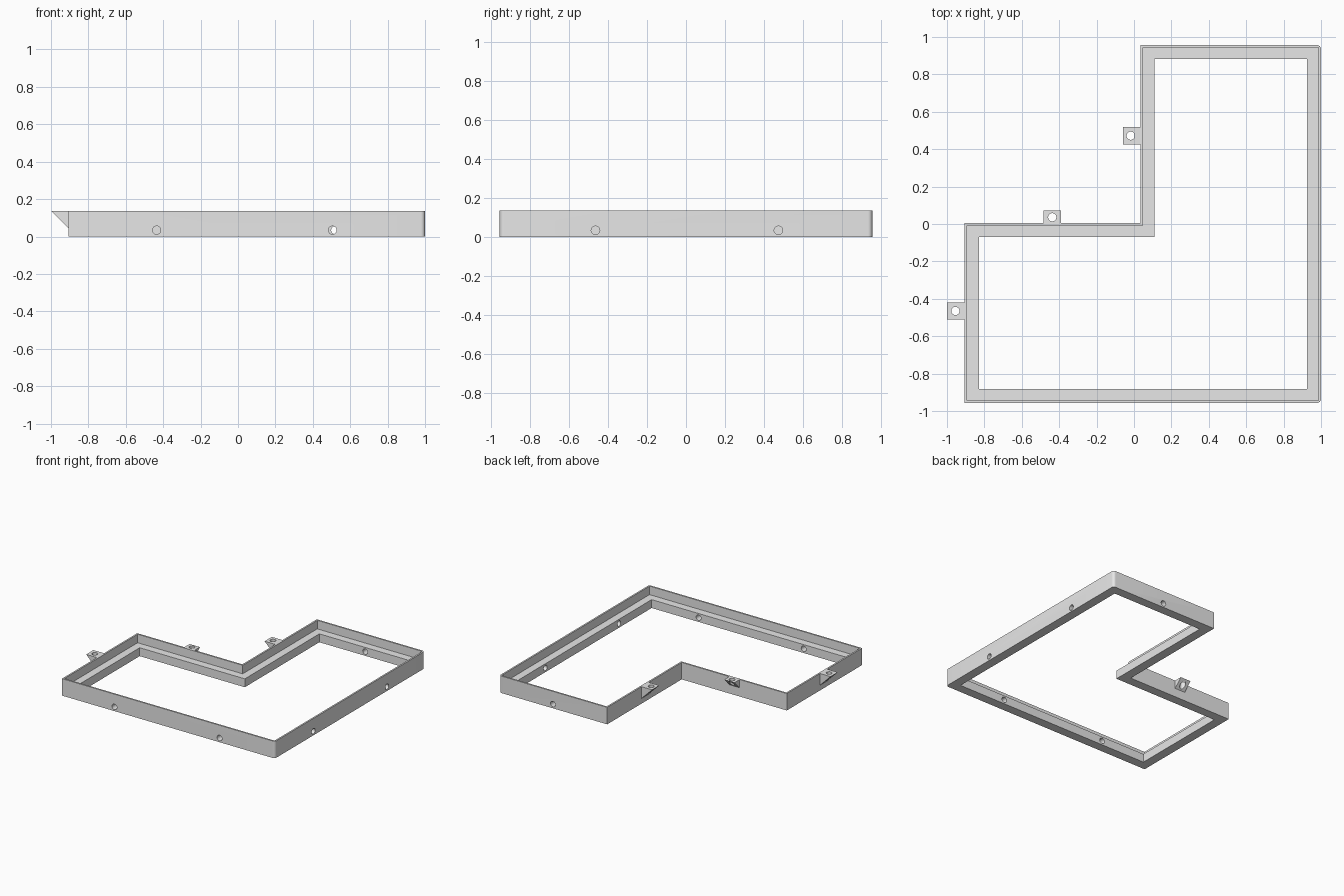
import bpy, bmesh
from math import pi
from mathutils import Vector, Matrix

if "Cube" in bpy.data.objects:
    bpy.data.objects.remove(bpy.data.objects["Cube"], do_unlink=True)

HEIGHT = 0.137
LEDGE = 0.068
HOLE_R = 0.022

grey = bpy.data.materials.new("light grey")
grey.use_nodes = True
grey.diffuse_color = (0.8, 0.8, 0.8, 1)
grey.node_tree.nodes["Principled BSDF"].inputs["Base Color"].default_value = (0.8, 0.8, 0.8, 1)


def finish(name, bm):
    bmesh.ops.recalc_face_normals(bm, faces=bm.faces)
    mesh = bpy.data.meshes.new(name)
    bm.to_mesh(mesh)
    bm.free()
    mesh.materials.append(grey)
    obj = bpy.data.objects.new(name, mesh)
    bpy.context.collection.objects.link(obj)
    return obj


def prism(name, points, offset, round_corner=None):
    """Extrude a 3D outline by an offset, optionally rounding chosen edges."""
    bm = bmesh.new()
    face = bm.faces.new([bm.verts.new(p) for p in points])
    out = bmesh.ops.extrude_face_region(bm, geom=[face])
    moved = [g for g in out["geom"] if isinstance(g, bmesh.types.BMVert)]
    bmesh.ops.translate(bm, verts=moved, vec=offset)
    if round_corner:
        edges = [e for e in bm.edges if round_corner(e)]
        bmesh.ops.bevel(bm, geom=edges, offset=0.022, segments=6,
                        profile=0.5, affect="EDGES")
    return finish(name, bm)


def peg(center, axis, length):
    """Round cutter for a screw hole."""
    bm = bmesh.new()
    turn = Vector((0, 0, 1)).rotation_difference(Vector(axis)).to_matrix().to_4x4()
    bmesh.ops.create_cone(bm, cap_ends=True, segments=32, radius1=HOLE_R,
                          radius2=HOLE_R, depth=length,
                          matrix=Matrix.Translation(center) @ turn)
    return finish("hole_cutter", bm)


def cut(obj, cutter):
    cutter.hide_render = True
    mod = obj.modifiers.new("cut", "BOOLEAN")
    mod.operation = "DIFFERENCE"
    mod.solver = "EXACT"
    mod.object = cutter
    bpy.ops.object.select_all(action="DESELECT")
    bpy.context.view_layer.objects.active = obj
    obj.select_set(True)
    bpy.ops.object.modifier_apply(modifier=mod.name)
    bpy.data.objects.remove(cutter, do_unlink=True)


def smooth(obj):
    bpy.ops.object.select_all(action="DESELECT")
    bpy.context.view_layer.objects.active = obj
    obj.select_set(True)
    bpy.ops.object.shade_smooth_by_angle(angle=pi / 6)


# L-shaped outline, counter-clockwise
X0, X1, XN = -0.905, 1.0, 0.035
Y0, Y1, YN = -0.957, 0.957, 0.005
outline = [(X0, Y0), (X1, Y0), (X1, Y1), (XN, Y1), (XN, YN), (X0, YN)]


def inset(d, z):
    pts = [Vector(p) for p in outline]
    result = []
    for i, p in enumerate(pts):
        a = (p - pts[i - 1]).normalized()
        b = (pts[(i + 1) % len(pts)] - p).normalized()
        q = p + d * Vector((-a.y - b.y, a.x + b.x))
        result.append((q.x, q.y, z))
    return result


# Frame: thin upright wall with a wide ledge inside its lower half
def is_right_corner(e):
    a, b = (v.co for v in e.verts)
    return abs(a.z - b.z) > 0.1 and a.x > 0.9


frame = prism("frame", inset(0, 0), (0, 0, HEIGHT), is_right_corner)
cut(frame, prism("opening_cutter", inset(0.075, -0.1), (0, 0, 0.4)))
cut(frame, prism("pocket_cutter", inset(0.013, LEDGE), (0, 0, 0.3)))

# Screw holes through the ledge on the three plain sides
HZ = 0.034
for x in (-0.435, 0.505):
    cut(frame, peg((x, Y0, HZ), (0, 1, 0), 0.3))
for y in (-0.465, 0.475):
    cut(frame, peg((X1, y, HZ), (1, 0, 0), 0.3))
cut(frame, peg((0.52, Y1, HZ), (0, 1, 0), 0.3))
smooth(frame)


# Wedge tabs with a vertical screw hole, on the other three sides
def tab(name, base, outward, depth, hole):
    base, out = Vector((*base, HEIGHT)), Vector((*outward, 0))
    side = out.cross(Vector((0, 0, 1))) * 0.046
    start = base - side
    profile = [start, start + out * depth, start - Vector((0, 0, depth))]
    obj = prism(name, profile, side * 2)
    cut(obj, peg(base + out * hole, (0, 0, 1), 0.5))
    smooth(obj)


tab("end_tab", (X0, -0.465), (-1, 0), 0.095, 0.05)
tab("notch_short_tab", (-0.437, YN), (0, 1), 0.066, 0.031)
tab("notch_long_tab", (XN, 0.472), (-1, 0), 0.095, 0.053)
